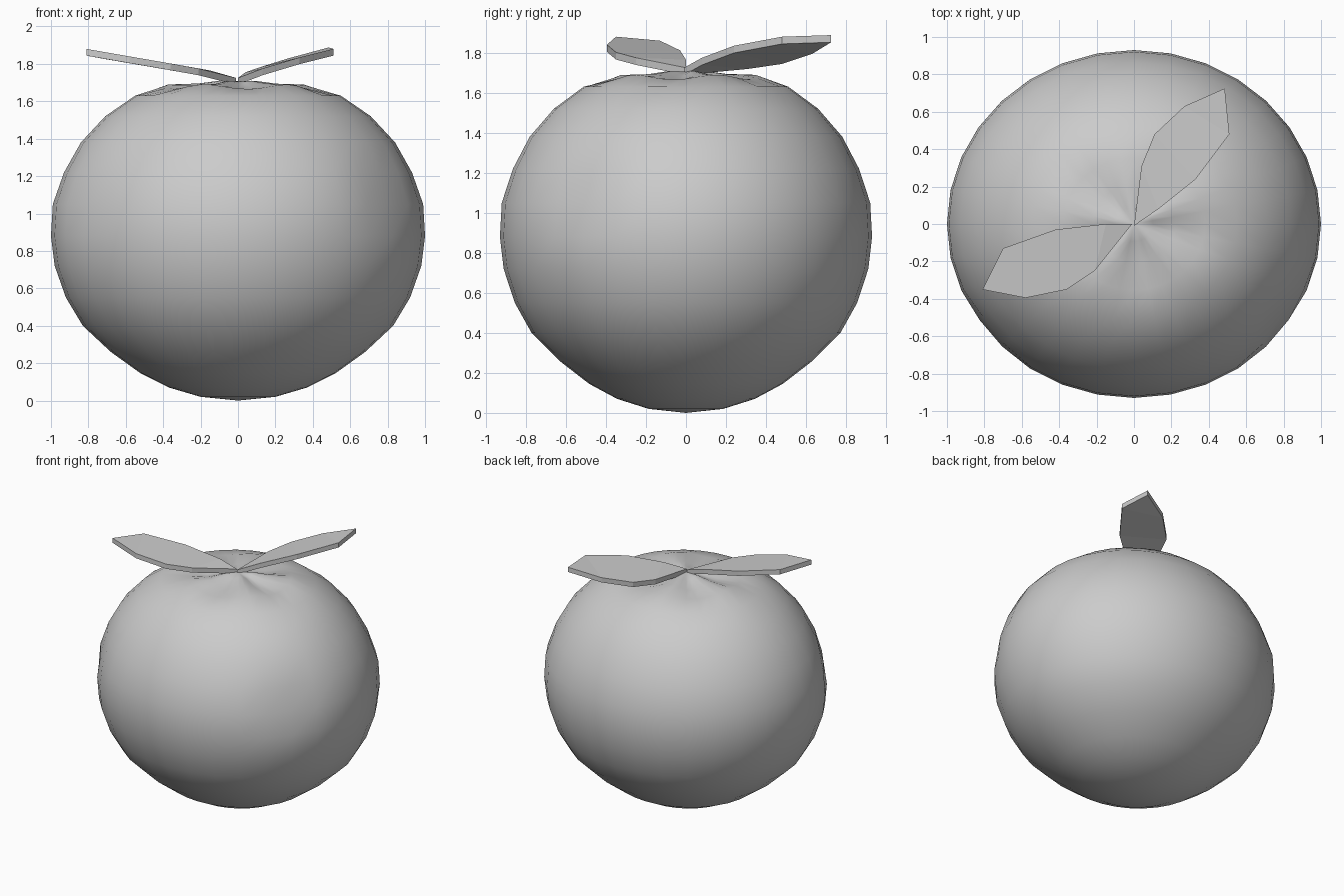
import bpy, bmesh, math
from mathutils import Vector

if "Cube" in bpy.data.objects:
    bpy.data.objects.remove(bpy.data.objects["Cube"])


def make_object(name, bm):
    bmesh.ops.recalc_face_normals(bm, faces=bm.faces)
    mesh = bpy.data.meshes.new(name)
    bm.to_mesh(mesh)
    bm.free()
    obj = bpy.data.objects.new(name, mesh)
    bpy.context.collection.objects.link(obj)
    return obj


# Fruit body: squashed lathe with a puckered crown and two shallow dents
PROFILE = [(0.20, 0.02), (0.37, 0.07), (0.52, 0.145), (0.68, 0.26), (0.83, 0.40),
           (0.92, 0.55), (0.98, 0.72), (1.0, 0.88), (0.99, 1.05), (0.93, 1.22),
           (0.84, 1.38), (0.71, 1.52), (0.55, 1.63), (0.38, 1.69), (0.22, 1.695),
           (0.10, 1.71)]
DENTS = [(Vector((0.80, -0.53, 1.10)), 0.045), (Vector((-0.77, -0.53, 1.05)), 0.025)]
SIDES = 32


def body_point(r, z, i):
    a = 2 * math.pi * i / SIDES
    if r < 0.5 and z > 1:
        z -= 0.018 * (1 + math.cos(5 * a + 0.9)) * math.sin(math.pi * r / 0.5)
    p = Vector((r * math.cos(a), 0.93 * r * math.sin(a), z))
    for centre, depth in DENTS:
        k = 1 - depth * math.exp(-((p - centre).length / 0.16) ** 2)
        p.x, p.y = p.x * k, p.y * k
    return p


bm = bmesh.new()
rings = [[bm.verts.new(body_point(r, z, i)) for i in range(SIDES)] for r, z in PROFILE]
bottom, top = bm.verts.new((0, 0, 0)), bm.verts.new((0, 0, 1.705))
for i in range(SIDES):
    j = (i + 1) % SIDES
    for lo, hi in zip(rings, rings[1:]):
        bm.faces.new((lo[i], lo[j], hi[j], hi[i]))
    bm.faces.new((bottom, rings[0][j], rings[0][i]))
    bm.faces.new((top, rings[-1][i], rings[-1][j]))
for f in bm.faces:
    f.smooth = True
make_object("fruit_body", bm)


# Leaves: flat thick blades rising from the crown, outlines give the top face
def leaf(name, outline, thickness=0.036):
    bm = bmesh.new()
    up = [bm.verts.new(p) for p in outline]
    down = [bm.verts.new((x, y, z - thickness)) for x, y, z in outline]
    n = len(up)
    # cross strips between the two edges of the blade
    for side in (up, down):
        bm.faces.new((side[0], side[1], side[-1]))
        for k in range(1, n // 2 - 1):
            bm.faces.new((side[k], side[k + 1], side[n - k - 1], side[n - k]))
        m = n // 2
        bm.faces.new((side[m - 1], side[m], side[m + 1]))
    for i in range(n):
        j = (i + 1) % n
        bm.faces.new((up[i], up[j], down[j], down[i]))
    return make_object(name, bm)


leaf("leaf_right", [(0, -0.01, 1.725), (0.04, 0.31, 1.755), (0.11, 0.48, 1.78),
                    (0.27, 0.63, 1.83), (0.485, 0.725, 1.888), (0.51, 0.48, 1.88),
                    (0.33, 0.24, 1.835), (0.13, 0.08, 1.775)])
leaf("leaf_left", [(-0.01, 0, 1.725), (-0.15, 0, 1.765), (-0.42, -0.03, 1.812),
                   (-0.70, -0.13, 1.86), (-0.81, -0.35, 1.88), (-0.58, -0.395, 1.84),
                   (-0.36, -0.35, 1.802), (-0.21, -0.25, 1.775)])
